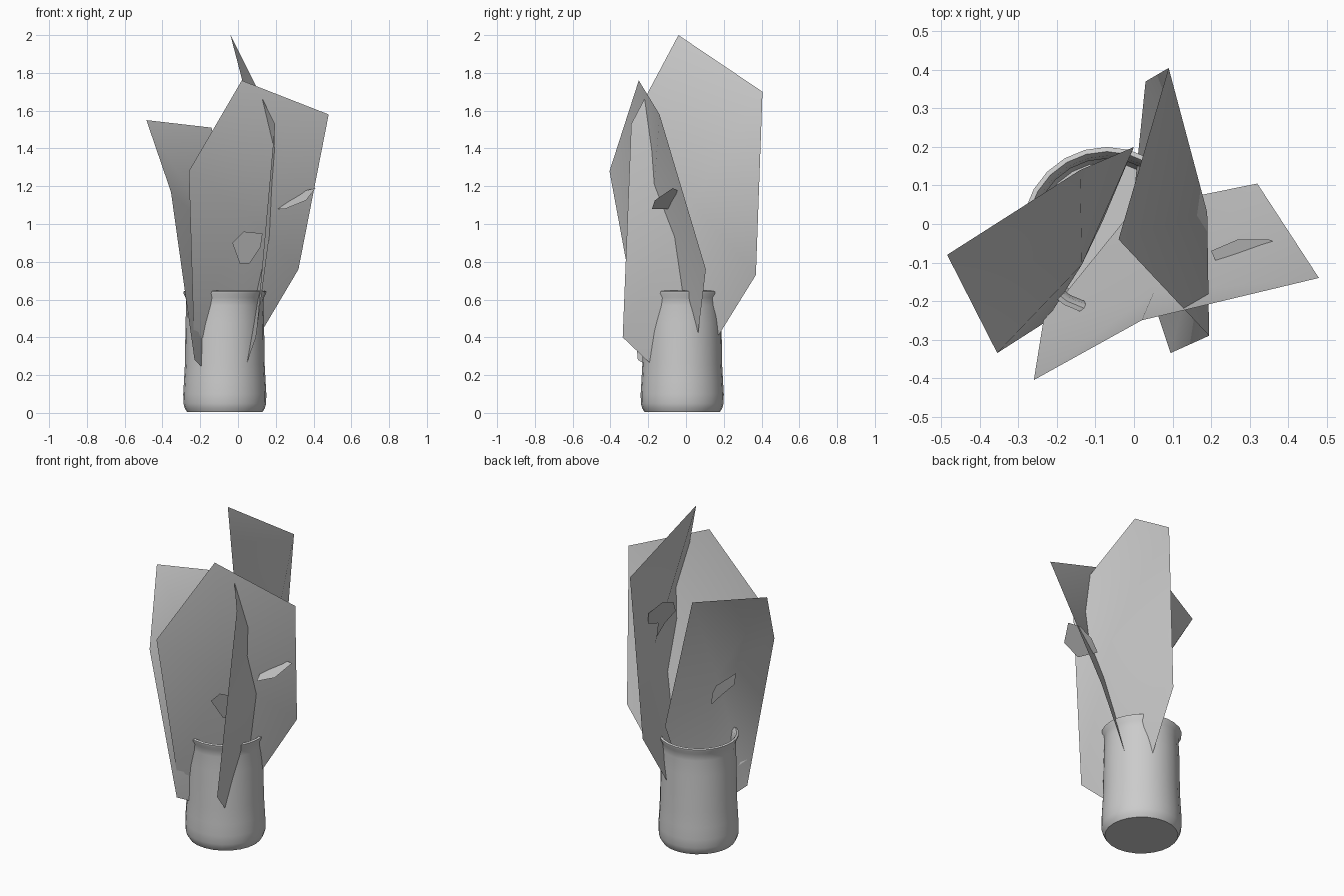
import bpy, math

grey = bpy.data.materials.new("plain_grey")
grey.diffuse_color = (0.6, 0.6, 0.6, 1)


def make(name, verts, faces, smooth=None):
    me = bpy.data.meshes.new(name)
    me.from_pydata(verts, [], faces)
    me.materials.append(grey)
    ob = bpy.data.objects.new(name, me)
    bpy.context.collection.objects.link(ob)
    if smooth:
        bpy.ops.object.select_all(action='DESELECT')
        ob.select_set(True)
        bpy.context.view_layer.objects.active = ob
        bpy.ops.object.shade_smooth_by_angle(angle=math.radians(smooth))
    return ob


def lathe(name, profile, cx, cy, n=24):
    verts, faces = [], []
    for r, z in profile:
        for i in range(n):
            a = 2 * math.pi * i / n
            verts.append((cx + r * math.cos(a), cy + r * math.sin(a), z))
    for k in range(len(profile) - 1):
        for i in range(n):
            j = (i + 1) % n
            faces.append((k * n + i, k * n + j, (k + 1) * n + j, (k + 1) * n + i))
    faces.append(tuple(range(n))[::-1])
    faces.append(tuple((len(profile) - 1) * n + i for i in range(n)))
    return make(name, verts, faces, 50)


def cupped_leaf(name, centre, outline):
    # fan of triangles around a raised middle point
    n = len(outline)
    return make(name, [centre] + outline,
                [(0, i + 1, (i + 1) % n + 1) for i in range(n)], 80)


# open vase with flat foot and flared lip
lathe("vase", [(0.2, 0.005), (0.212, 0.025), (0.219, 0.05), (0.22, 0.1),
               (0.216, 0.17), (0.211, 0.26), (0.208, 0.48), (0.204, 0.57),
               (0.207, 0.61), (0.219, 0.632), (0.22, 0.643), (0.208, 0.647),
               (0.197, 0.63), (0.19, 0.59), (0.194, 0.48), (0.198, 0.2),
               (0.205, 0.08), (0.18, 0.03)], -0.07, -0.02)

# three large cupped leaves, each starting inside the vase
cupped_leaf("front_leaf", (0.05, -0.18, 1.05),
            [(0.02, -0.25, 1.76), (0.48, -0.14, 1.58), (0.32, 0.105, 0.76),
             (0.0, 0.04, 0.22), (-0.235, -0.25, 0.44), (-0.26, -0.405, 1.28)])
cupped_leaf("right_leaf", (0.19, 0.03, 1.12),
            [(-0.04, -0.04, 2.0), (0.09, 0.405, 1.70), (0.03, 0.37, 0.73),
             (-0.01, -0.02, 0.10), (0.095, -0.335, 0.40), (0.195, -0.29, 1.53)])
cupped_leaf("left_leaf", (-0.135, -0.105, 0.96),
            [(-0.485, -0.08, 1.55), (-0.14, 0.14, 1.51), (0.0, 0.20, 0.75),
             (-0.08, 0.01, 0.14), (-0.23, -0.255, 0.28), (-0.355, -0.335, 1.17)])

# small leaflets poking through the large leaves
leaflets = {
    "right_leaflet": [(0.20, -0.07, 1.08), (0.25, -0.18, 1.08), (0.36, -0.165, 1.125),
                      (0.41, -0.07, 1.19), (0.35, -0.04, 1.175), (0.27, -0.04, 1.13)],
    "front_leaflet": [(-0.03, -0.215, 0.90), (0.03, -0.215, 0.96), (0.13, -0.18, 0.95),
                      (0.12, -0.16, 0.88), (0.06, -0.15, 0.79), (0.01, -0.16, 0.79)],
    "left_leaflet": [(-0.17, 0.0, 0.85), (-0.18, 0.01, 0.92), (-0.20, 0.0, 0.97),
                     (-0.27, -0.09, 1.03), (-0.26, -0.09, 0.96), (-0.21, -0.03, 0.90)],
    "back_leaflet": [(0.155, 0.06, 1.19), (0.13, 0.08, 1.29), (0.135, 0.17, 1.32),
                     (0.135, 0.165, 1.38), (0.07, 0.12, 1.45), (0.02, 0.09, 1.45),
                     (0.02, 0.07, 1.39), (0.10, 0.06, 1.29)],
}
for name, pts in leaflets.items():
    make(name, pts, [tuple(range(len(pts)))])
